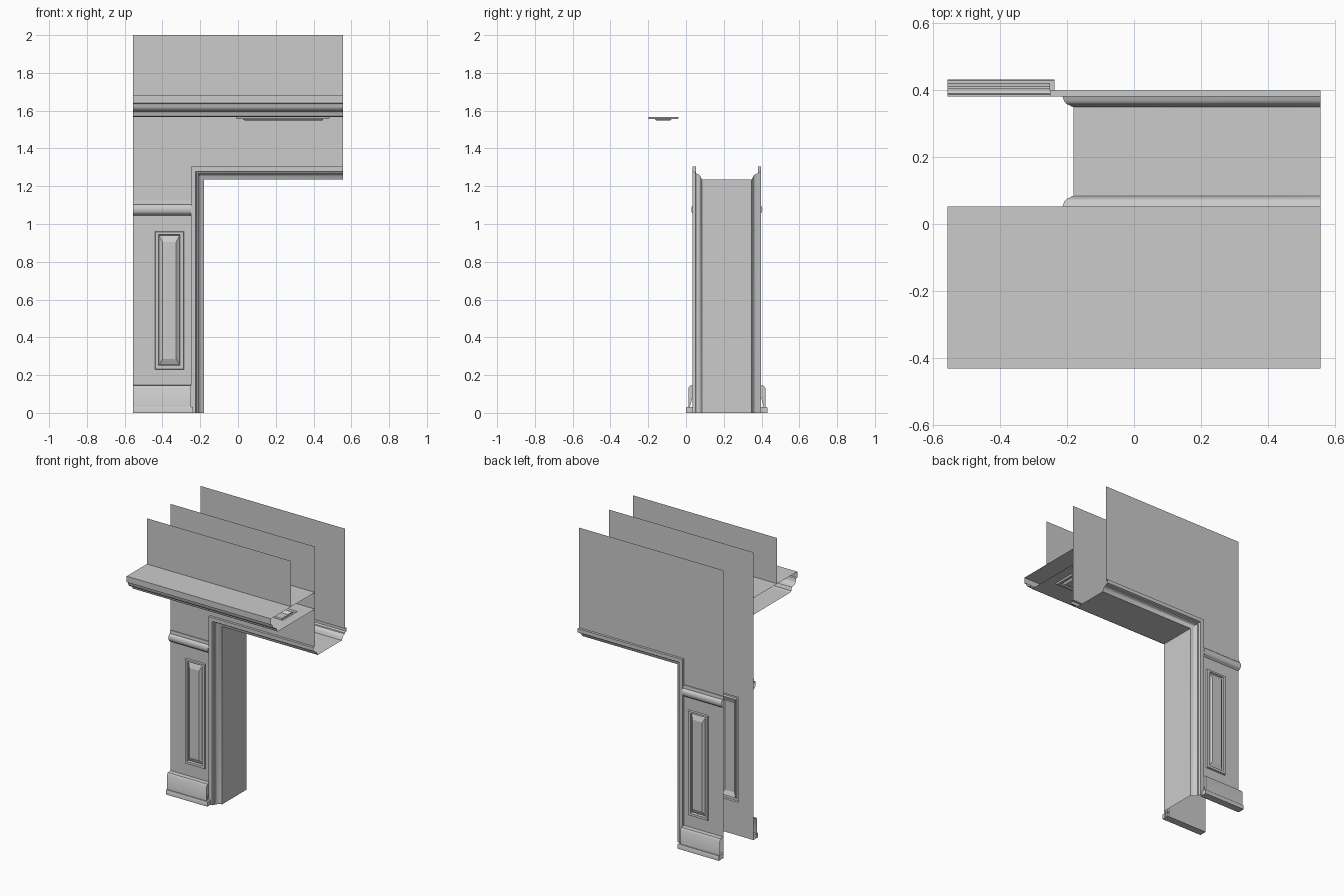
import bpy
import bmesh
import math

cube = bpy.data.objects.get("Cube")
if cube:
    bpy.data.objects.remove(cube, do_unlink=True)

GREY = (0.6, 0.6, 0.6, 1)
mat = bpy.data.materials.new("light_grey_paint")
mat.use_nodes = True
mat.diffuse_color = GREY
mat.node_tree.nodes["Principled BSDF"].inputs["Base Color"].default_value = GREY

LEFT, RIGHT = -0.555, 0.555          # ends of the section
JAMB, HEAD = -0.25, 1.305            # outer edges of the door casing
WALL, BACK, TOP = 0.052, 0.38, 2.0   # front wall, back wall, wall top
MID = (WALL + BACK) / 2


def finish(name, bm, flip=False, smooth=False):
    """Turn a bmesh into a painted object."""
    if flip:
        bmesh.ops.reverse_faces(bm, faces=bm.faces[:])
    mesh = bpy.data.meshes.new(name)
    bm.to_mesh(mesh)
    bm.free()
    mesh.materials.append(mat)
    obj = bpy.data.objects.new(name, mesh)
    bpy.context.collection.objects.link(obj)
    if smooth:
        bpy.ops.object.select_all(action='DESELECT')
        obj.select_set(True)
        bpy.context.view_layer.objects.active = obj
        bpy.ops.object.shade_smooth_by_angle(angle=math.radians(35))
    return obj


def loft(name, rows, flip=False, closed=False, cap=False, smooth=False):
    """Skin quads between successive rows of points."""
    bm = bmesh.new()
    grid = [[bm.verts.new(p) for p in row] for row in rows]
    n = len(grid[0])
    for a, b in zip(grid, grid[1:]):
        for i in range(n if closed else n - 1):
            j = (i + 1) % n
            bm.faces.new((a[i], a[j], b[j], b[i]))
    if cap:
        bm.faces.new(grid[-1])
    return finish(name, bm, flip, smooth)


def moulding(name, profile, x1, flip=False, cap=False, smooth=True):
    """Run a (y, z) profile along x."""
    rows = [[(x, y, z) for y, z in profile] for x in (LEFT, x1)]
    return loft(name, rows, flip, cap=cap, smooth=smooth)


def panel_sheet(name, rects, place, flip):
    """Nested rectangles (x0, x1, b0, b1, raise) forming a sheet with a raised panel."""
    rows = [[place(x, b, d) for x, b in ((x0, b0), (x1, b0), (x1, b1), (x0, b1))]
            for x0, x1, b0, b1, d in rects]
    return loft(name, rows, flip, closed=True, cap=True)


def arc(cy, cz, ry, rz, a0, a1, n=8):
    return [(cy + ry * math.cos(math.radians(a0 + (a1 - a0) * i / n)),
             cz + rz * math.sin(math.radians(a0 + (a1 - a0) * i / n)))
            for i in range(n + 1)]


# Both wall faces with their panel, skirting and rail
panel = [(LEFT, JAMB, 0, HEAD, 0),
         (-0.44, -0.285, 0.23, 0.96, 0),
         (-0.437, -0.288, 0.233, 0.957, 0.011),
         (-0.42, -0.307, 0.25, 0.945, 0.011),
         (-0.417, -0.31, 0.255, 0.94, 0),
         (-0.4, -0.327, 0.285, 0.905, 0.013)]
rail = ([(0, 1.125), (0.006, 1.125), (0.008, 1.11), (0.008, 1.105)]
        + arc(0.008, 1.077, 0.016, 0.026, 90, -90) + [(0.005, 1.047), (0, 1.045)])
skirting = [(0, 0.147), (0.03, 0.145), (0.04, 0.13), (0.04, 0)]
lip = [(0, 0.032), (0.048, 0.032), (0.051, 0.027), (0.051, 0), (0, 0)]

for side, face, sign in (("front", WALL, -1), ("back", BACK, 1)):
    flip = sign > 0

    def out(profile):
        return [(face + sign * p, z) for p, z in profile]

    panel_sheet(side + "_panelled_pier", panel,
                lambda x, b, d: (x, face + sign * d, b), flip)
    moulding(side + "_upper_wall", [(face, TOP), (face, HEAD)], RIGHT, flip)
    moulding(side + "_chair_rail", out(rail), JAMB, flip, cap=True)
    moulding(side + "_skirting", out(skirting), JAMB, flip, cap=True)
    moulding(side + "_skirting_lip", out(lip), -0.237, flip, cap=True)

# Door casing and jamb lining, swept up the side and along the head
half = ([(0, WALL), (0, 0.035), (0.026, 0.035), (0.031, 0.05), (0.037, 0.052)]
        + [(0.061 - 0.022 * math.cos(t), 0.054 + 0.024 * math.sin(t))
           for t in (0.2, 0.5, 0.8, 1.1, 1.4)]
        + [(0.064, 0.082), (0.07, 0.084)])
casing = half + [(d, 2 * MID - y) for d, y in reversed(half)]
loft("door_casing", [[(JAMB + d, y, 0) for d, y in casing],
                     [(JAMB + d, y, HEAD - d) for d, y in casing],
                     [(RIGHT, y, HEAD - d) for d, y in casing]], smooth=True)

# Cornice: flat top, fascia and curved bed moulding
SOFFIT, EDGE = 1.566, -0.355
cornice = ([(WALL, 1.682), (-0.43, 1.682), (-0.43, 1.64), (-0.418, 1.637)]
           + arc(-0.385, 1.632, 0.03, 0.034, 180, 270, 6)
           + [(-0.372, 1.595), (-0.366, 1.586), (-0.364, 1.572), (EDGE, SOFFIT)])
moulding("cornice", cornice, RIGHT)

# Soffit with its raised panel
soffit = [(LEFT, RIGHT, EDGE, WALL, 0),
          (-0.01, 0.485, -0.2, -0.04, 0),
          (-0.007, 0.482, -0.197, -0.043, 0.011),
          (0.01, 0.465, -0.18, -0.06, 0.011),
          (0.013, 0.462, -0.177, -0.063, 0),
          (0.035, 0.445, -0.157, -0.083, 0.018)]
panel_sheet("panelled_soffit", soffit, lambda x, b, d: (x, b, SOFFIT - d), True)

# Set-forward wall standing on the cornice
moulding("parapet_wall", [(-0.209, TOP), (-0.209, 1.682)], RIGHT)
